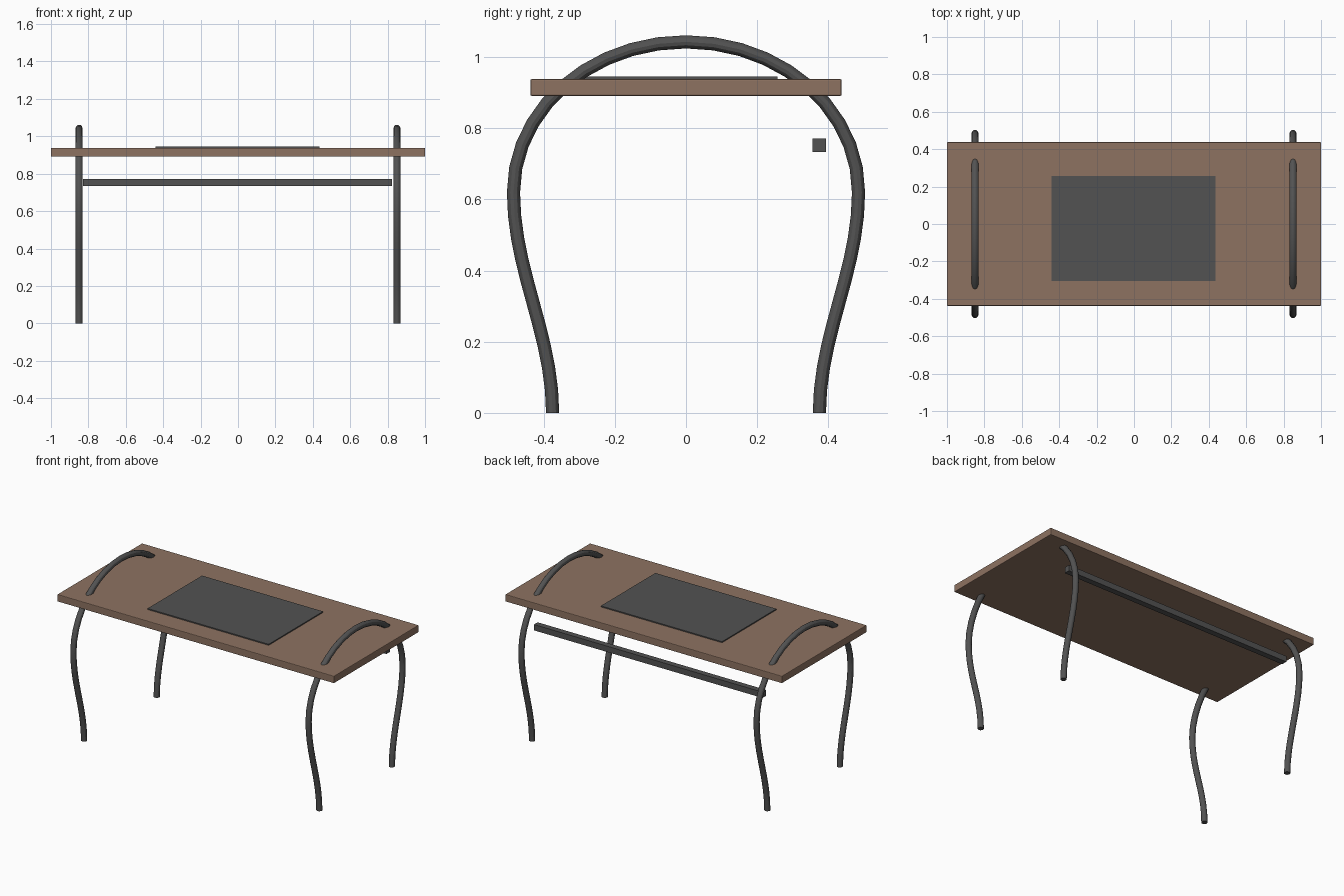
import bpy

if "Cube" in bpy.data.objects:
    bpy.data.objects.remove(bpy.data.objects["Cube"])

def material(name, rgb):
    m = bpy.data.materials.new(name)
    m.diffuse_color = (*rgb, 1)
    m.use_nodes = True
    m.node_tree.nodes["Principled BSDF"].inputs["Base Color"].default_value = m.diffuse_color
    return m

wood = material("wood", (0.27, 0.17, 0.12))
metal = material("dark_metal", (0.085, 0.085, 0.085))

def box(name, lo, hi, mat, bevel=0.0):
    bpy.ops.mesh.primitive_cube_add(size=1, location=[(a + b) / 2 for a, b in zip(lo, hi)])
    ob = bpy.context.object
    ob.name = name
    ob.scale = [b - a for a, b in zip(lo, hi)]
    bpy.ops.object.transform_apply(location=False, rotation=False, scale=True)
    ob.data.materials.append(mat)
    if bevel:
        mod = ob.modifiers.new("soft_edges", 'BEVEL')
        mod.width = bevel
        mod.segments = 2
    return ob

def arch_leg(name, x):
    # Bent tube: foot, widest point, crown, widest point, foot (y, z with handles)
    k = 0.5523
    w, zw, top, foot = 0.485, 0.62, 1.043, 0.375
    up = zw + k * (top - zw)
    pts = [  # left handle, point, right handle
        ((-foot, -0.1), (-foot, 0), (-foot, 0.22)),
        ((-w, 0.40), (-w, zw), (-w, up)),
        ((-k * w, top), (0, top), (k * w, top)),
        ((w, up), (w, zw), (w, 0.40)),
        ((foot, 0.22), (foot, 0), (foot, -0.1)),
    ]
    cu = bpy.data.curves.new(name, 'CURVE')
    cu.dimensions = '3D'
    cu.bevel_depth = 0.0185
    cu.bevel_resolution = 4
    cu.resolution_u = 10
    cu.use_fill_caps = True
    sp = cu.splines.new('BEZIER')
    sp.bezier_points.add(len(pts) - 1)
    for bp, (l, c, r) in zip(sp.bezier_points, pts):
        bp.handle_left_type = bp.handle_right_type = 'FREE'
        bp.co = (0, *c)
        bp.handle_left = (0, *l)
        bp.handle_right = (0, *r)
    ob = bpy.data.objects.new(name, cu)
    ob.location.x = x
    bpy.context.collection.objects.link(ob)
    cu.materials.append(metal)
    bpy.ops.object.select_all(action='DESELECT')
    ob.select_set(True)
    bpy.context.view_layer.objects.active = ob
    bpy.ops.object.convert(target='MESH')
    bpy.ops.object.shade_smooth_by_angle()

# Top, desk pad and rear stretcher
box("tabletop", (-1, -0.4375, 0.891), (1, 0.4375, 0.938), wood, 0.004)
box("desk_pad", (-0.44, -0.305, 0.936), (0.435, 0.257, 0.945), metal)
box("rear_stretcher", (-0.828, 0.355, 0.733), (0.824, 0.393, 0.771), metal)

# One arched leg loop at each end
arch_leg("left_leg_arch", -0.85)
arch_leg("right_leg_arch", 0.85)
